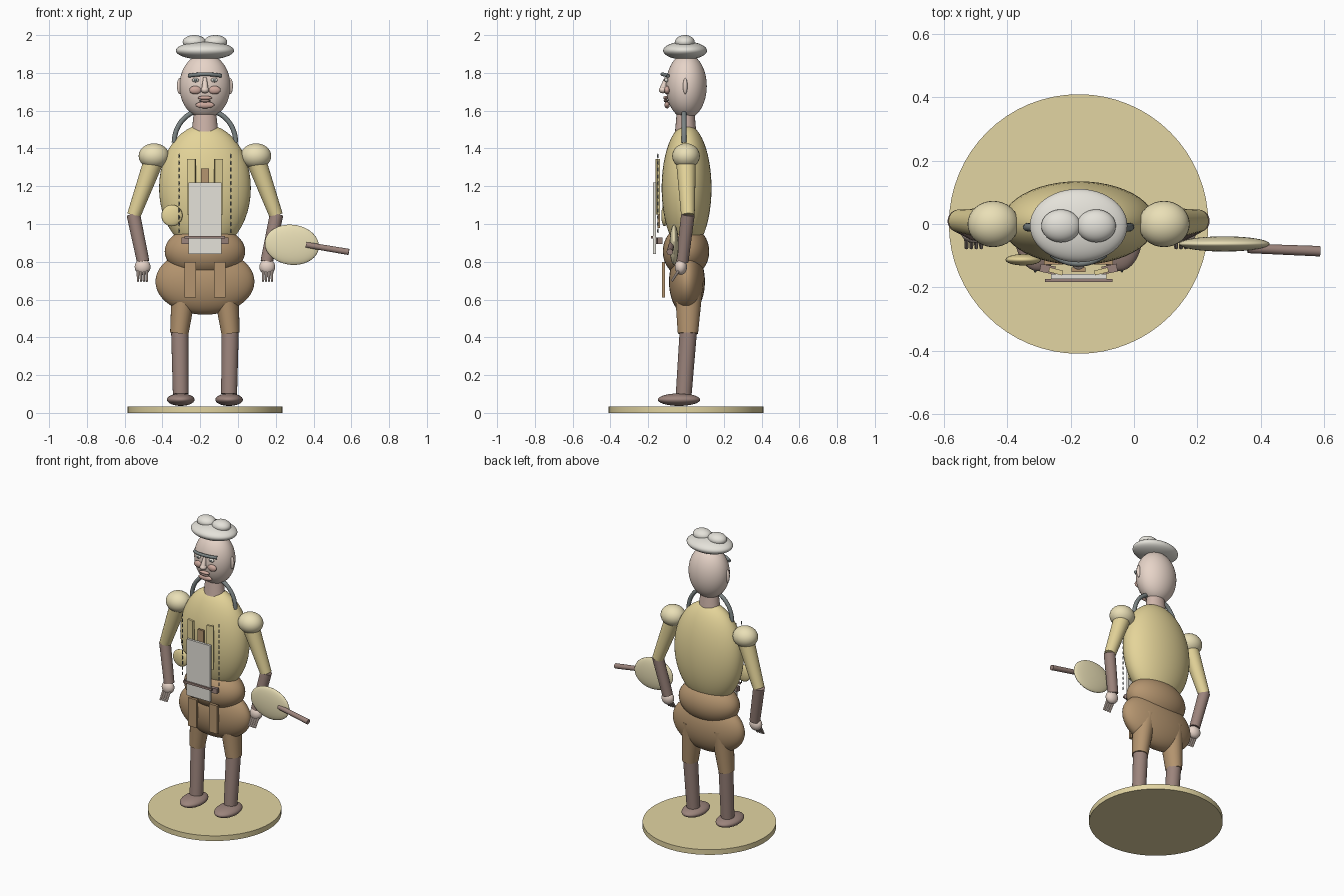
import bpy, math
from mathutils import Vector

if "Cube" in bpy.data.objects:
    bpy.data.objects.remove(bpy.data.objects["Cube"])

CX = -0.175  # figure's centre line
COLORS = dict(yellow=(.78, .66, .32), pale=(.82, .74, .47), brown=(.46, .30, .16),
              dark=(.33, .23, .20), skin=(.80, .66, .58), neck=(.62, .46, .40),
              lip=(.62, .40, .34), white=(.78, .76, .70), slate=(.20, .23, .23),
              disc=(.76, .66, .36))
MATS = {}
for n, c in COLORS.items():
    MATS[n] = bpy.data.materials.new(n)
    MATS[n].diffuse_color = (*c, 1)


def finish(name, mat):
    ob = bpy.context.object
    ob.name = name
    ob.data.materials.append(MATS[mat])
    return ob


def ball(name, loc, half, mat, rot=(0, 0, 0), seg=32):
    bpy.ops.mesh.primitive_uv_sphere_add(segments=seg, ring_count=seg // 2, radius=1, location=loc, rotation=rot)
    ob = finish(name, mat)
    ob.scale = half
    bpy.ops.object.shade_smooth()
    return ob


def rod(name, a, b, r1, r2, mat, flat=1, seg=24):
    a, b = Vector(a), Vector(b)
    d = b - a
    bpy.ops.mesh.primitive_cone_add(vertices=seg, radius1=r1, radius2=r2, depth=d.length, location=(a + b) / 2)
    ob = finish(name, mat)
    ob.rotation_euler = d.to_track_quat('Z', 'Y').to_euler()
    ob.scale = (1, flat, 1)
    bpy.ops.object.shade_smooth_by_angle()
    return ob


def box(name, lo, hi, mat, rz=0):
    lo, hi = Vector(lo), Vector(hi)
    bpy.ops.mesh.primitive_cube_add(size=1, location=(lo + hi) / 2, rotation=(0, 0, rz))
    ob = finish(name, mat)
    ob.scale = hi - lo
    return ob


def tube(name, pts, r, mat):
    cu = bpy.data.curves.new(name, 'CURVE')
    cu.dimensions = '3D'
    cu.bevel_depth, cu.bevel_resolution, cu.use_fill_caps = r, 4, True
    sp = cu.splines.new('POLY')
    sp.points.add(len(pts) - 1)
    for p, co in zip(sp.points, pts):
        p.co = (*co, 1)
    cu.materials.append(MATS[mat])
    bpy.context.collection.objects.link(bpy.data.objects.new(name, cu))


# base
rod("base_disc", (CX, 0, 0), (CX, 0, .035), .41, .41, "disc", seg=64)

# torso, breeches, neck, head
ball("torso", (CX, .003, 1.19), (.243, .132, .337), "yellow", seg=48)
ball("waist", (CX, 0, .855), (.213, .123, .137), "brown", seg=48)
ball("breeches", (CX, .005, .695), (.262, .095, .175), "brown", seg=48)
rod("neck", (CX, -.002, 1.49), (CX, -.002, 1.6), .07, .058, "neck", .8)
ball("head", (CX, .002, 1.73), (.135, .108, .172), "skin", seg=48)

# hat
ball("hat_brim", (CX, -.005, 1.918), (.154, .116, .048), "white", seg=48)

# collar hoop
tube("collar_hoop", [(CX + .163 * math.cos(t), -.01, 1.43 + .175 * math.sin(t))
                     for t in [math.pi * i / 32 for i in range(33)]], .013, "slate")

# face
tube("brow", [(CX + .085 * s, -.125 + .03 * s * s, 1.793 - .008 * s * s)
              for s in [i / 8 - 1 for i in range(17)]], .010, "slate")
rod("nose_bridge", (CX, -.105, 1.775), (CX, -.122, 1.715), .009, .018, "skin")
ball("nose_tip", (CX, -.122, 1.71), (.022, .022, .018), "skin")
ball("upper_lip", (CX, -.108, 1.668), (.038, .012, .010), "lip")
ball("mouth", (CX, -.106, 1.652), (.03, .012, .008), "dark")
ball("lower_lip", (CX, -.1, 1.63), (.05, .014, .018), "lip")

for s, side in ((-1, "left"), (1, "right")):
    def P(dx, y, z):
        return (CX + s * dx, y, z)
    ball(side + "_hat_puff", P(.056, -.006, 1.963), (.062, .052, .037), "white")
    ball(side + "_ear", P(.134, -.004, 1.73), (.014, .012, .042), "skin")
    ball(side + "_eye", P(.05, -.104, 1.762), (.018, .010, .012), "white", seg=16)
    ball(side + "_pupil", P(.05, -.113, 1.762), (.007, .005, .007), "slate", seg=16)
    ball(side + "_cheek", P(.051, -.1, 1.709), (.032, .016, .022), "lip")
    # legs
    ball(side + "_shoe", P(.128, -.037, .07), (.073, .112, .033), "dark")
    rod(side + "_shin", P(.128, -.012, .10), P(.133, .012, .43), .042, .046, "dark")
    rod(side + "_thigh", P(.136, .01, .42), P(.105, .015, .70), .054, .078, "brown", .9)
    # arms
    ball(side + "_shoulder", P(.27, 0, 1.36), (.081, .073, .067), "pale")
    rod(side + "_upper_arm", P(.277, 0, 1.32), P(.377, .01, 1.045), .052, .036, "yellow")
    rod(side + "_forearm", P(.379, .01, 1.05), P(.327, -.02, .80), .036, .033, "dark")
    ball(side + "_hand", P(.33, -.027, .773), (.042, .032, .042), "skin")
    for i in range(4):
        dx = .308 + i * .0155
        rod(side + "_finger", P(dx, -.038, .755), P(dx, -.075, .697), .008, .006, "skin", seg=10)
    # rows of buttons
    for i in range(12):
        ball(side + "_button", P(.137, -.149, 1.36 - i * .036), (.004, .004, .013), "slate", seg=12)
    # straps
    box(side + "_chest_strap", P(.072 - s * .0225, -.157, 1.05), P(.072 + s * .0225, -.142, 1.345), "yellow", s * .25)
    box(side + "_apron_strap", P(.078 - s * .031, -.128, .61), P(.078 + s * .031, -.11, .80), "brown")
    box(side + "_belt_block", P(.098 - s * .024, -.155, .895), P(.098 + s * .024, -.13, .928), "dark", s * .2)

# chest board, tie bar and centre strap
box("centre_strap", (CX - .022, -.152, .98), (CX + .022, -.138, 1.295), "brown")
box("board", (CX - .088, -.174, .84), (CX + .088, -.158, 1.22), "white")
box("tie_bar", (CX - .107, -.184, .923), (CX + .107, -.174, .937), "dark")

# pouch, and paddle with handle
ball("pouch", (-.35, -.113, 1.045), (.056, .018, .057), "yellow")
ball("paddle_blade", (.285, -.063, .89), (.144, .024, .106), "pale", (0, .12, 0), seg=48)
rod("paddle_handle", (.36, -.077, .89), (.587, -.086, .852), .015, .0165, "dark")

for m in bpy.data.materials:
    if m.users and not m.is_grease_pencil:
        m.use_nodes = True
        m.node_tree.nodes["Principled BSDF"].inputs["Base Color"].default_value = m.diffuse_color
